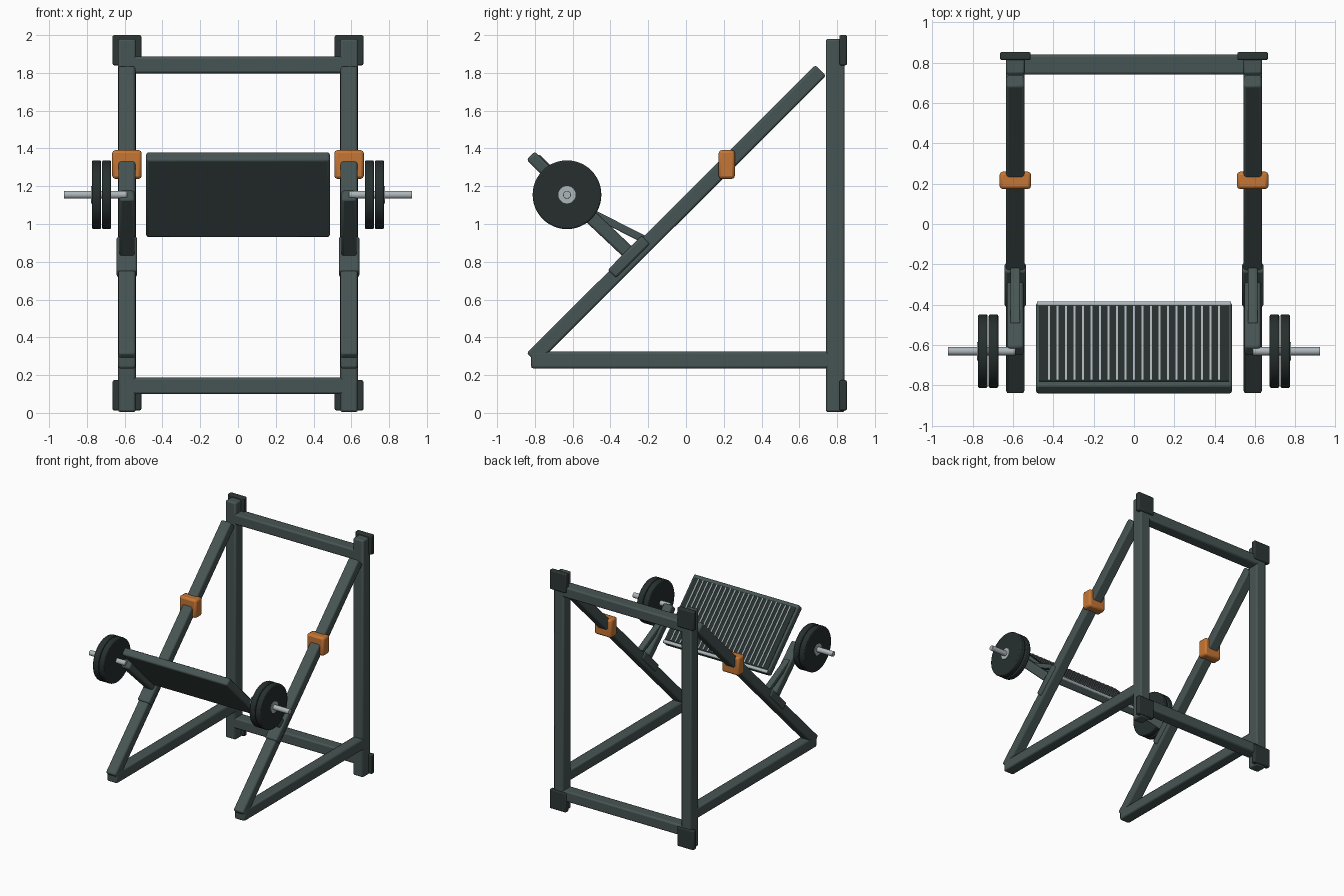
import bpy
import math
from mathutils import Vector

cube = bpy.data.objects.get("Cube")
if cube:
    bpy.data.objects.remove(cube, do_unlink=True)


def material(name, r, g, b, rough=0.6):
    m = bpy.data.materials.new(name)
    m.use_nodes = True
    m.diffuse_color = (r, g, b, 1)
    node = m.node_tree.nodes["Principled BSDF"]
    node.inputs["Base Color"].default_value = (r, g, b, 1)
    node.inputs["Roughness"].default_value = rough
    return m


STEEL = material("grey green steel", 0.062, 0.09, 0.087)
DARK = material("dark cap", 0.027, 0.038, 0.037)
RUBBER = material("black rubber", 0.02, 0.028, 0.028)
ORANGE = material("orange", 0.56, 0.18, 0.035)
METAL = material("bright metal", 0.42, 0.47, 0.49)


def finish(obj, name, mat, bevel):
    obj.name = name
    obj.data.materials.append(mat)
    if bevel:
        mod = obj.modifiers.new("Bevel", "BEVEL")
        mod.width = bevel
        mod.segments = 2
        mod.limit_method = "ANGLE"
    bpy.ops.object.shade_smooth_by_angle(angle=math.radians(35))
    return obj


def box(name, center, size, mat, bevel=0.012, tilt=0.0):
    bpy.ops.mesh.primitive_cube_add(size=1)
    obj = bpy.context.object
    obj.scale = size
    bpy.ops.object.transform_apply(location=False, rotation=False, scale=True)
    obj.location = center
    obj.rotation_euler.x = tilt
    return finish(obj, name, mat, bevel)


def beam(name, x, start, end, width, depth, mat=STEEL, bevel=0.012):
    """Rectangular bar between two (y, z) points."""
    a, b = Vector(start), Vector(end)
    d, mid = b - a, (a + b) / 2
    return box(name, (x, mid.x, mid.y), (width, d.length, depth), mat,
               bevel, math.atan2(d.y, d.x))


def rod(name, x0, x1, y, z, radius, mat, bevel=0.0, sides=32):
    """Cylinder lying along x."""
    bpy.ops.mesh.primitive_cylinder_add(
        vertices=sides, radius=radius, depth=abs(x1 - x0),
        location=((x0 + x1) / 2, y, z), rotation=(0, math.pi / 2, 0))
    return finish(bpy.context.object, name, mat, bevel)


POST_X = 0.588
AXLE_Y, AXLE_Z = -0.63, 1.155

# Frame sides, mirrored left and right
for side, s in (("left", 1), ("right", -1)):
    x = s * POST_X
    box(side + "_upright", (x, 0.79, 0.992), (0.094, 0.1, 1.976), STEEL)
    for level, z in (("top", 1.92), ("bottom", 0.093)):
        box(f"{side}_{level}_end_cap", (x, 0.832, z),
            (0.152, 0.04, 0.16), DARK, 0.008)
    beam(side + "_base_rail", x, (-0.82, 0.28), (0.76, 0.28), 0.092, 0.09)
    beam(side + "_guide_rail", x, (-0.815, 0.288), (0.713, 1.813), 0.09, 0.08)
    box(side + "_stop_sleeve", (x, 0.216, 1.315), (0.156, 0.086, 0.152),
        ORANGE, 0.016)

    # Carriage, lever arm and brace
    beam(side + "_carriage", x, (-0.393, 0.735), (-0.212, 0.917), 0.108, 0.062)
    beam(side + "_lever_arm", x, (AXLE_Y, AXLE_Z), (-0.30, 0.845), 0.08, 0.072)
    beam(side + "_arm_brace", x, (-0.50, 1.06), (-0.215, 0.915), 0.048, 0.04,
         bevel=0.006)

    # Weight axle, discs and collar
    rod(side + "_axle", s * 0.587, s * 0.922, AXLE_Y, AXLE_Z, 0.021, METAL, 0.003)
    for kind, cx in (("inner", 0.696), ("outer", 0.749)):
        rod(f"{side}_{kind}_weight_disc", s * (cx - 0.024), s * (cx + 0.024),
            AXLE_Y, AXLE_Z, 0.182, RUBBER, 0.008, 48)
    rod(side + "_collar", s * 0.77, s * 0.778, AXLE_Y, AXLE_Z, 0.046, METAL)

# Cross bars
for level, z in (("top", 1.842), ("bottom", 0.143)):
    box(level + "_cross_bar", (0, 0.79, z), (1.18, 0.1, 0.088), STEEL)

# Foot plate, tilted with its face up and to the back
TILT = math.radians(-45)
along = Vector((0, 1, -1)).normalized()
normal = Vector((0, 1, 1)).normalized()
center = Vector((0, -0.615, 1.155))
box("foot_plate", center, (0.972, 0.585, 0.062), STEEL, 0.012, TILT)
box("grip_panel", center + normal * 0.032, (0.94, 0.53, 0.006), RUBBER, 0, TILT)

# Grip strips and lower lip
strips = 21
for i in range(strips):
    x = (i - (strips - 1) / 2) * 0.0422
    box(f"grip_strip_{i + 1}", center + normal * 0.035 + Vector((x, 0, 0)),
        (0.01, 0.52, 0.007), METAL, 0, TILT)
lip = center + along * 0.281 + normal * 0.027
rod("foot_plate_lip", -0.48, 0.48, lip.y, lip.z, 0.014, METAL, 0, 16)
